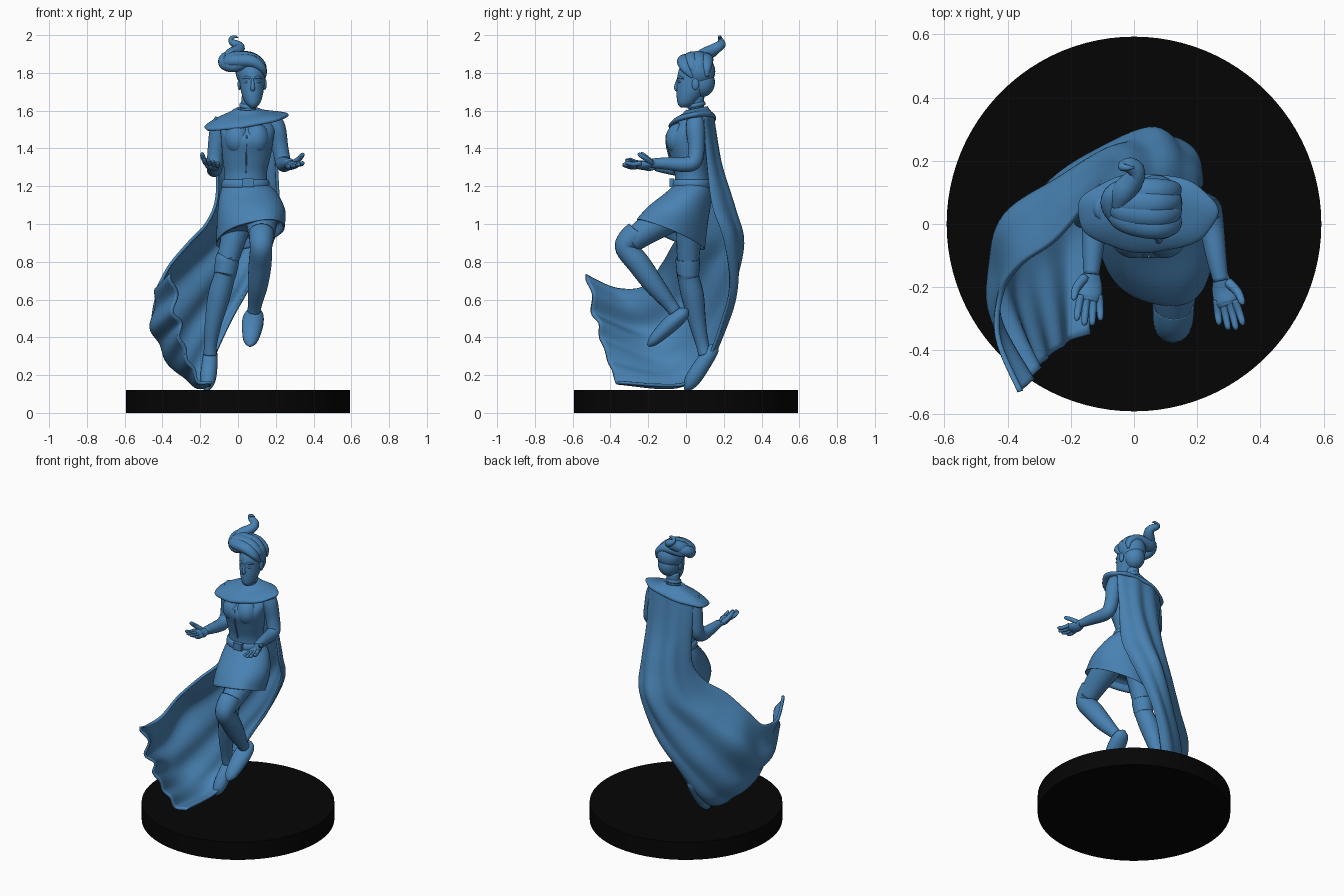
import bpy, bmesh, math
from mathutils import Vector


def material(name, rgb):
    m = bpy.data.materials.new(name)
    m.diffuse_color = (*rgb, 1)
    return m


BLUE = material("figure blue", (0.065, 0.223, 0.45))
BLACK = material("base black", (0.0016, 0.0016, 0.0016))


def spline(pts, sub):
    """Catmull-Rom through points of any dimension."""
    out = []
    for i in range(len(pts) - 1):
        a, b, c, d = pts[max(i - 1, 0)], pts[i], pts[i + 1], pts[min(i + 2, len(pts) - 1)]
        for s in range(sub):
            t = s / sub
            out.append([0.5 * (2 * q + (r - p) * t + (2 * p - 5 * q + 4 * r - w) * t * t
                        + (3 * q - p - 3 * r + w) * t ** 3) for p, q, r, w in zip(a, b, c, d)])
    return out + [list(pts[-1])]


def skin(name, rings, closed=True, mat=BLUE):
    """Bridge rows of points; closed rows become a capped tube."""
    bm = bmesh.new()
    rows = [[bm.verts.new(p) for p in r] for r in rings]
    n = len(rows[0])
    for a, b in zip(rows, rows[1:]):
        for j in range(n if closed else n - 1):
            k = (j + 1) % n
            bm.faces.new((a[j], a[k], b[k], b[j]))
    if closed:
        bm.faces.new(rows[0])
        bm.faces.new(rows[-1])
    bmesh.ops.recalc_face_normals(bm, faces=bm.faces)
    me = bpy.data.meshes.new(name)
    bm.to_mesh(me)
    bm.free()
    for p in me.polygons:
        p.use_smooth = True
    me.materials.append(mat)
    ob = bpy.data.objects.new(name, me)
    bpy.context.collection.objects.link(ob)
    return ob


def tube(name, pts, ref=(1, 0, 0), flat=1.0, sub=5, n=18):
    """Limb through (x, y, z, radius); flat scales it along ref."""
    ps, ref, rings = spline(pts, sub), Vector(ref), []
    for i, p in enumerate(ps):
        d = (Vector(ps[min(i + 1, len(ps) - 1)][:3]) - Vector(ps[max(i - 1, 0)][:3])).normalized()
        a = d.cross(ref).normalized()
        b = a.cross(d)
        ring = []
        for j in range(n):
            t = 2 * math.pi * j / n
            ring.append(Vector(p[:3]) + max(p[3], .001) * (a * math.cos(t) + b * flat * math.sin(t)))
        rings.append(ring)
    return skin(name, rings)


def loft(name, secs, sub=5, n=64, waves=0, amp=0.0, shear=0.0):
    """Stack of ellipses (cx, cy, cz, rx, ry, tilt_x, tilt_y); waves and shear grow downwards."""
    ss, rings = spline(secs, sub), []
    for i, (cx, cy, cz, rx, ry, tx, ty) in enumerate(ss):
        ring = []
        for j in range(n):
            t = 2 * math.pi * j / n
            w = 1 + amp * i / len(ss) * math.sin(waves * t + 1)
            dx, dy = rx * w * math.cos(t), ry * w * math.sin(t)
            ring.append((cx + dx - shear * dy * i / len(ss), cy + dy, cz + tx * dx + ty * dy))
        rings.append(ring)
    return skin(name, rings)


def ball(name, loc, size):
    x, y, z = loc
    secs = []
    for i in range(13):
        a = math.pi * (0.02 + 0.96 * i / 12)
        secs.append((x, y, z + size[2] * math.cos(a), size[0] * math.sin(a), size[1] * math.sin(a), 0, 0))
    return loft(name, secs, 2, 28)


# round base
bpy.ops.mesh.primitive_cylinder_add(vertices=96, radius=.593, depth=.12, location=(0, 0, .06))
base = bpy.context.object
base.name = "round_base"
base.data.materials.append(BLACK)
bpy.ops.object.shade_smooth_by_angle()

# torso, belt and skirt
loft("bodice", [(.04, .035, 1.19, .118, .095, 0, 0), (.04, .03, 1.27, .113, .09, 0, 0),
                (.045, .015, 1.36, .128, .1, 0, 0), (.05, -.0, 1.45, .138, .108, 0, 0),
                (.05, .03, 1.52, .14, .085, 0, 0), (.05, .05, 1.58, .08, .06, 0, 0)])
for s in (-1, 1):
    ball("bust", (.047 + s * .05, -.035, 1.45), (.07, .073, .085))
tube("bodice_seam", [(.047, -.103, 1.47, .005), (.045, -.1, 1.4, .004), (.042, -.062, 1.27, .004)], n=6)
loft("belt", [(.04, .03, 1.19, .118, .098, 0, 0), (.04, .03, 1.195, .128, .106, 0, 0),
              (.04, .03, 1.23, .124, .103, 0, 0), (.04, .03, 1.235, .112, .09, 0, 0)], 2)
bpy.ops.mesh.primitive_cube_add(size=1, location=(.055, -.075, 1.218))
buckle = bpy.context.object
buckle.name = "belt_buckle"
buckle.scale = (.06, .025, .045)
buckle.data.materials.append(BLUE)
bevel = buckle.modifiers.new("soft", 'BEVEL')
bevel.width = .006
loft("skirt", [(.04, .035, 1.215, .118, .095, 0, 0), (.055, .015, 1.15, .155, .12, .05, -.15),
               (.069, -.04, 1.05, .179, .155, .1, -.3), (.066, -.078, .955, .178, .178, .15, -.42),
               (.066, -.08, .943, .174, .175, .15, -.42), (.066, -.076, .95, .163, .163, .15, -.42),
               (.066, -.07, .98, .15, .15, .15, -.42)], waves=5, amp=.03, shear=.4)

# supporting leg with boot
tube("support_thigh", [(.01, .03, 1.06, .085), (-.03, .015, .9, .066), (-.065, .01, .77, .056)])
tube("support_boot", [(-.055, .01, .815, .058), (-.057, .01, .81, .065), (-.067, .01, .74, .06),
                      (-.072, .012, .72, .057), (-.1, .035, .62, .06), (-.13, .06, .48, .046),
                      (-.145, .085, .37, .035), (-.148, .1, .31, .035)])
tube("support_foot", [(-.142, .165, .36, .01), (-.144, .143, .335, .032), (-.15, .09, .26, .042),
                      (-.158, .04, .185, .042), (-.164, .01, .14, .028), (-.166, -.005, .12, .006)])
# raised leg with boot
tube("raised_thigh", [(.12, -.02, 1.08, .095), (.125, -.18, .985, .078), (.124, -.29, .905, .06)])
tube("raised_boot", [(.125, -.25, .965, .055), (.125, -.255, .955, .066), (.124, -.3, .915, .064),
                     (.122, -.315, .87, .059), (.117, -.25, .79, .061), (.105, -.17, .68, .054),
                     (.09, -.09, .58, .038), (.085, -.06, .54, .035)])
tube("raised_foot", [(.087, .008, .55, .008), (.086, -.012, .53, .034), (.08, -.06, .49, .044),
                     (.073, -.12, .435, .04), (.066, -.175, .38, .028), (.064, -.2, .355, .008)], flat=1.3)

# arms and open hands
tube("right_arm", [(-.08, .05, 1.55, .045), (-.1, .055, 1.5, .05), (-.117, .06, 1.4, .044),
                   (-.123, .055, 1.325, .042), (-.125, .01, 1.29, .041), (-.13, -.08, 1.295, .034),
                   (-.135, -.16, 1.305, .025)])
tube("left_arm", [(.185, .05, 1.56, .045), (.205, .05, 1.5, .05), (.222, .055, 1.41, .044),
                  (.237, .045, 1.335, .042), (.245, .0, 1.315, .04), (.26, -.1, 1.32, .033),
                  (.275, -.18, 1.322, .025)])


def hand(side, wrist, lean, rise, roll):
    w = Vector(wrist)
    up = Vector((roll, 0, 1)).normalized()

    def at(across, along, h, r):
        return (w.x + across + lean * along, w.y - along, w.z + h + rise * along - roll * across, r)
    tube(side + "_palm", [at(0, -.03, 0, .022), at(0, .0, 0, .027), at(0, .04, -.008, .038),
                          at(0, .075, -.003, .038), at(0, .09, .003, .025)], up, .55)
    for i in range(4):
        o = (i - 1.5) * .019
        reach = .15 + (.015 if i in (1, 2) else 0)
        tube(side + "_finger", [at(o, .07, 0, .013), at(o * 1.2, .11, -.003, .012),
                                at(o * 1.3, reach - .01, .006, .01), at(o * 1.35, reach, .01, .003)],
             up, n=10)
    s = -1 if side == "right" else 1
    tube(side + "_thumb", [at(s * .02, .015, 0, .016), at(s * .043, .045, .02, .014),
                           at(s * .05, .075, .04, .011), at(s * .05, .085, .048, .003)], up, n=10)


hand("right", (-.135, -.155, 1.305), -.06, .15, .25)
hand("left", (.275, -.17, 1.322), .22, -.1, -.25)

# neck, head and face
tube("neck", [(.048, .06, 1.54, .05), (.052, .055, 1.6, .041), (.062, .055, 1.68, .042)])
loft("neck_band", [(.054, .055, 1.618, .038, .038, 0, .2), (.054, .055, 1.622, .047, .047, 0, .2),
                   (.055, .055, 1.638, .046, .046, 0, .2), (.055, .055, 1.642, .038, .038, 0, .2)], 2)
loft("head", [(.08, -.01, 1.618, .016, .02, 0, 0), (.079, .0, 1.64, .038, .045, 0, 0),
              (.076, .02, 1.69, .057, .07, 0, 0), (.075, .04, 1.75, .066, .088, 0, 0),
              (.073, .05, 1.81, .07, .09, 0, 0), (.07, .055, 1.865, .055, .07, 0, 0)])
tube("nose", [(.077, -.042, 1.77, .006), (.078, -.051, 1.735, .01), (.078, -.05, 1.715, .012),
              (.078, -.04, 1.707, .006)], n=10)
ball("upper_lip", (.078, -.04, 1.684), (.02, .01, .005))
ball("lower_lip", (.078, -.036, 1.674), (.017, .01, .006))
ball("chin", (.08, -.02, 1.638), (.02, .02, .018))
for s in (-1, 1):
    tube("brow", [(.076 + s * .012, -.043, 1.772, .006), (.076 + s * .032, -.035, 1.777, .007),
                  (.076 + s * .052, -.014, 1.77, .004)], (0, 0, 1), n=8)
    ball("eye", (.076 + s * .028, -.034, 1.752), (.014, .008, .007))
    ball("ear", (.075 + s * .067, .05, 1.74), (.01, .019, .03))

# swept hair: cap, wrapped locks and rising curl
ball("hair_cap", (.07, .065, 1.808), (.083, .09, .088))
ball("nape_hair", (.071, .085, 1.75), (.066, .068, .078))
for i in range(4):
    y, z = .0 + i * .036, 1.845 + .016 * math.sin(i * .9)
    tube("hair_lock", [(.14, y * .7 + .035, z - .07, .006), (.128, y, z - .022, .022),
                       (.075, y - .006, z + .014, .034), (.0, y * .8 + .01, z + .018, .038),
                       (-.05, y * .6 + .03, z + .012, .032), (-.08, y * .4 + .05, z, .01)], (0, 1, 0), 1.25)
tube("hair_swirl", [(.135, .04, 1.81, .01), (.07, -.0, 1.855, .026), (-.02, .01, 1.838, .034),
                    (-.065, .05, 1.85, .036), (-.065, .09, 1.875, .034), (-.02, .11, 1.885, .034),
                    (.03, .11, 1.89, .015)], (0, 0, 1), 1.0)
tube("hair_curl", [(-.05, .06, 1.87, .03), (-.035, .1, 1.895, .036), (-.005, .135, 1.915, .032),
                   (.01, .165, 1.935, .026), (-.01, .185, 1.95, .023), (-.033, .185, 1.965, .017),
                   (-.036, .18, 1.983, .011), (-.015, .178, 1.992, .007), (.0, .178, 1.986, .003)],
     (0, 1, 0), 1.1)

# collar over the shoulders
loft("cape_collar", [(.048, .055, 1.605, .044, .044, 0, .15), (.048, .055, 1.612, .058, .058, 0, .2),
                     (.046, .05, 1.595, .095, .073, .06, .2), (.043, .04, 1.573, .17, .1, .12, .17),
                     (.042, .035, 1.552, .217, .122, .15, .17), (.042, .035, 1.537, .219, .124, .15, .17),
                     (.042, .035, 1.532, .2, .112, .15, .17), (.044, .04, 1.55, .13, .08, .1, .12)],
     waves=7, amp=.03)

# sweeping cape: rows run from the shoulders to the ruffled hem
cape_rows = [
    [-.12, .09, 1.54, -.05, .13, 1.56, .05, .14, 1.57, .14, .13, 1.57, .21, .09, 1.57],
    [-.11, .1, 1.33, -.05, .165, 1.33, .06, .175, 1.33, .15, .165, 1.33, .205, .11, 1.33],
    [-.11, .1, 1.13, -.06, .2, 1.1, .05, .245, 1.08, .15, .235, 1.08, .215, .14, 1.1],
    [-.16, .04, 1.0, -.13, .18, .92, 0, .275, .9, .11, .285, .9, .195, .2, .93],
    [-.25, -.06, .9, -.27, .09, .78, -.14, .2, .7, -.02, .265, .66, .07, .24, .68],
    [-.35, -.13, .78, -.41, .0, .64, -.29, .1, .5, -.16, .19, .45, -.04, .2, .48],
    [-.41, -.22, .67, -.445, -.13, .5, -.38, -.04, .35, -.27, .06, .24, -.14, .11, .25],
    [-.42, -.36, .66, -.44, -.28, .47, -.38, -.2, .31, -.28, -.12, .18, -.15, -.02, .135],
    [-.35, -.525, .735, -.33, -.49, .55, -.3, -.45, .4, -.25, -.4, .24, -.16, -.35, .14]]
grid = []
for row in spline(cape_rows, 8):
    grid.append([Vector(p) for p in spline([row[k:k + 3] for k in range(0, 15, 3)], 14)])
R, C = len(grid), len(grid[0])
folded = []
for i in range(R):
    line = []
    for j in range(C):
        u, v = j / (C - 1), i / (R - 1)
        du = grid[i][min(j + 1, C - 1)] - grid[i][max(j - 1, 0)]
        dv = grid[min(i + 1, R - 1)][j] - grid[max(i - 1, 0)][j]
        fold = .01 * math.sin(u * 22 + v * 2) * min(1, .3 + 2 * v) + .014 * max(0, v - .8) * 5 * math.sin(u * 30)
        p = grid[i][j] + du.cross(dv).normalized() * fold
        p.z = max(p.z, .128)
        line.append(p)
    folded.append(line)
cape = skin("cape", folded, closed=False)
solid = cape.modifiers.new("thickness", 'SOLIDIFY')
solid.thickness = .016
solid.offset = 0
